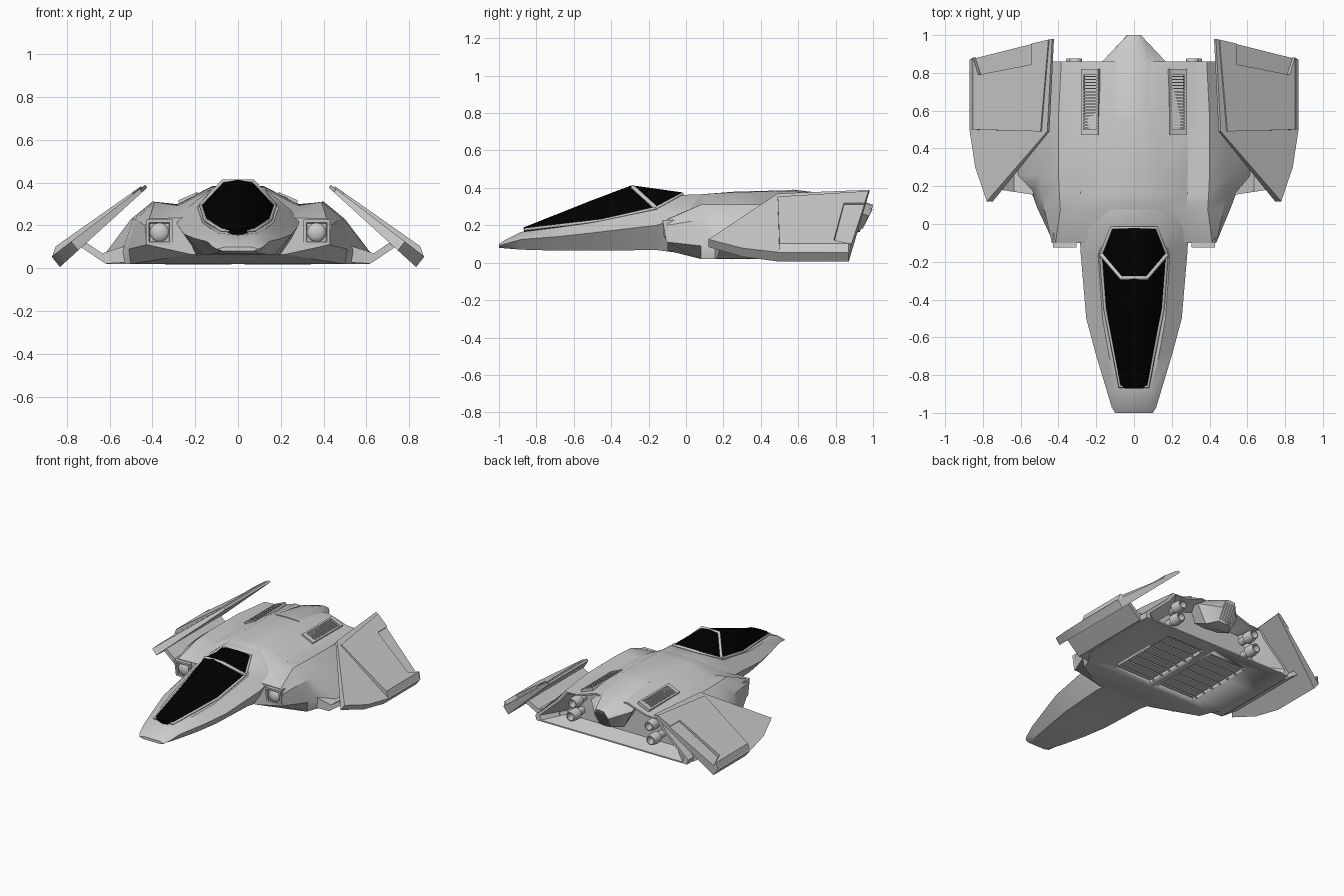
import bpy, bmesh
from math import radians, sin, cos, pi, atan2
from mathutils import Matrix, Vector

if "Cube" in bpy.data.objects:
    bpy.data.objects.remove(bpy.data.objects["Cube"])


def finish(name, bm, mirror=False, color=None, angle=28):
    bmesh.ops.recalc_face_normals(bm, faces=bm.faces)
    me = bpy.data.meshes.new(name)
    bm.to_mesh(me)
    bm.free()
    ob = bpy.data.objects.new(name, me)
    bpy.context.collection.objects.link(ob)
    if mirror:
        ob.modifiers.new("mirror", 'MIRROR').use_mirror_merge = False
    if color:
        mat = bpy.data.materials.new(name)
        mat.diffuse_color = color
        mat.use_nodes = True
        mat.node_tree.nodes["Principled BSDF"].inputs["Base Color"].default_value = mat.diffuse_color
        me.materials.append(mat)
    bpy.ops.object.select_all(action='DESELECT')
    bpy.context.view_layer.objects.active = ob
    ob.select_set(True)
    bpy.ops.object.shade_smooth_by_angle(angle=radians(angle))
    return ob


def skin(bm, rings):
    """Bridge closed rings of points and cap both ends."""
    vs = [[bm.verts.new(p) for p in r] for r in rings]
    n = len(vs[0])
    for a, b in zip(vs, vs[1:]):
        for i in range(n):
            j = (i + 1) % n
            bm.faces.new((a[i], a[j], b[j], b[i]))
    bm.faces.new(vs[0])
    bm.faces.new(vs[-1])


def full(half):
    """Half section (first and last point on x=0) to a whole ring."""
    return half + [(-x, y, z) for x, y, z in half[-2:0:-1]]


def sec(y, *pts):
    return full([(x, y, z) for x, z in pts])


def box(bm, size, loc, rot=None):
    m = Matrix.Translation(loc) @ (rot or Matrix()) @ Matrix.Diagonal((*size, 1))
    bmesh.ops.create_cube(bm, size=1, matrix=m)


def rod(name, pts, r, cyclic=False):
    cu = bpy.data.curves.new(name, 'CURVE')
    cu.dimensions = '3D'
    cu.bevel_depth, cu.bevel_resolution = r, 1
    sp = cu.splines.new('POLY')
    sp.points.add(len(pts) - 1)
    for p, co in zip(sp.points, pts):
        p.co = (*co, 1)
    sp.use_cyclic_u = cyclic
    cu.use_fill_caps = True
    ob = bpy.data.objects.new(name, cu)
    bpy.context.collection.objects.link(ob)
    bpy.ops.object.select_all(action='DESELECT')
    bpy.context.view_layer.objects.active = ob
    ob.select_set(True)
    bpy.ops.object.convert(target='MESH')


# nose fuselage
bm = bmesh.new()
skin(bm, [
    sec(-1.0, (0, .10), (.06, .10), (.10, .09), (.07, .08), (0, .08)),
    sec(-.97, (0, .12), (.07, .12), (.118, .10), (.08, .077), (0, .077)),
    sec(-.88, (0, .155), (.09, .165), (.145, .125), (.10, .07), (0, .07)),
    sec(-.68, (0, .17), (.135, .19), (.205, .14), (.14, .064), (0, .064)),
    sec(-.50, (0, .19), (.167, .215), (.253, .16), (.17, .064), (0, .064)),
    sec(-.16, (0, .25), (.19, .285), (.282, .20), (.19, .068), (0, .068)),
    sec(-.02, (0, .36), (.135, .363), (.29, .24), (.20, .05), (0, .05)),
    sec(.12, (0, .365), (.13, .365), (.28, .25), (.20, .03), (0, .03))])
finish("nose_fuselage", bm, angle=40)

# main hull, with the hollow rear
tail = ((0, .33), (.13, .345), (.285, .295), (.385, .29), (.44, .22), (.62, .055), (.61, .02), (0, .02))


def inner(k):
    return [(x * k, .18 + (z - .18) * k) for x, z in tail]


bm = bmesh.new()
skin(bm, [
    sec(-.10, (0, .27), (.14, .27), (.275, .235), (.415, .232), (.435, .2), (.425, .11), (.22, .065), (0, .065)),
    sec(.08, (0, .365), (.135, .366), (.28, .293), (.39, .31), (.475, .23), (.51, .09), (.5, .02), (0, .02)),
    sec(.16, (0, .372), (.132, .371), (.282, .295), (.395, .311), (.49, .23), (.54, .08), (.53, .02), (0, .02)),
    sec(.26, (0, .38), (.13, .377), (.285, .297), (.4, .312), (.5, .23), (.62, .07), (.6, .02), (0, .02)),
    sec(.56, (0, .388), (.12, .384), (.285, .3), (.4, .31), (.48, .23), (.625, .065), (.615, .02), (0, .02)),
    sec(.86, *tail), sec(.86, *inner(.94)), sec(.74, *inner(.72))])
hull = finish("main_hull", bm)

# belly grille recesses and slats
bm = bmesh.new()
for s in (1, -1):
    box(bm, (.31, .56, .1), (s * .185, .48, -.005))
cutter = finish("grille_cutter", bm)
cutter.hide_render = True
cutter.hide_set(True)
mod = hull.modifiers.new("grilles", 'BOOLEAN')
mod.object = cutter
mod.solver = 'EXACT'
bm = bmesh.new()
for i in range(7):
    box(bm, (.31, .038, .01), (.185, .235 + i * .081, .033), Matrix.Rotation(radians(-38), 4, 'X'))
finish("belly_slats", bm, True)

# tail spine and its end ribs
bm = bmesh.new()
skin(bm, [
    sec(.57, (0, .391), (.07, .389), (.105, .384), (.09, .3), (0, .3)),
    sec(.86, (0, .357), (.08, .348), (.168, .29), (.10, .16), (0, .15)),
    full([(0, 1, .31), (.035, 1, .305), (.055, .98, .25), (.045, .93, .17), (0, .93, .165)])])
finish("tail_spine", bm, angle=50)
bm = bmesh.new()
for i in range(5):
    box(bm, (.007, .02, .12), ((i - 2) * .02, .962, .237), Matrix.Rotation(radians(-27), 4, 'X'))
finish("tail_ribs", bm)

# canopy glass (slanted middle section), rim and arch
glass = [[(0, -.87, .188), (.05, -.87, .186), (.075, -.86, .178)],
         [(0, -.5, .335), (.062, -.5, .322), (.152, -.45, .226)],
         [(0, -.29, .414), (.068, -.285, .405), (.174, -.16, .292)],
         [(0, -.02, .376), (.085, -.02, .374), (.118, -.02, .368)]]
bm = bmesh.new()
skin(bm, [full(g + [(0, g[2][1], g[2][2] - .03)]) for g in glass])
finish("canopy_glass", bm, color=(0, 0, 0, 1), angle=45)
side = [g[2] for g in glass]
rod("canopy_rim", side + [(-x, y, z) for x, y, z in reversed(side)], .009, True)
arch = [glass[2][2], glass[2][1]]
rod("canopy_arch", arch + [(-x, y, z) for x, y, z in reversed(arch)], .012)


# air intakes: frame, recess and bullet
def frame(g, top, bottom):
    return [(x, y, z) for x, y, z in ((.305 + g, bottom, .108 + g), (.43 - g, bottom, .108 + g),
                                      (.43 - g, top, .228 - g), (.305 + g, top, .228 - g))]


bm = bmesh.new()
skin(bm, [frame(0, -.02, -.02), frame(0, -.125, -.105), frame(.014, -.125, -.105), frame(.018, -.101, -.101)])
finish("intake_frame", bm, True)
bm = bmesh.new()
bmesh.ops.create_uvsphere(bm, u_segments=20, v_segments=12, radius=.045,
                          matrix=Matrix.Translation((.367, -.098, .168)) @ Matrix.Diagonal((1, .55, 1, 1)))
finish("intake_bullet", bm, True)

# engine nozzles, turned around y
bm = bmesh.new()
for cx, cz in ((.31, .225), (.325, .125)):
    prof = ((.026, .70), (.026, .79), (.04, .80), (.04, .835), (.033, .875), (.026, .875), (.022, .82))
    skin(bm, [[(cx + r * cos(a * pi / 8), y, cz + r * sin(a * pi / 8)) for a in range(16)] for r, y in prof])
finish("engine_nozzles", bm, True)

# ladder vents on the sloping back
tilt = Matrix.Rotation(atan2(.07, .16), 4, 'Y')
mid = Vector((.23, .645, .326))


def on_slope(bm, size, x, y, z):
    box(bm, size, mid + tilt @ Vector((x, y, z)), tilt)


bm = bmesh.new()
for s in (1, -1):
    on_slope(bm, (.012, .35, .022), s * .043, 0, 0)
    on_slope(bm, (.098, .03, .024), 0, s * .16, 0)
for i in range(18):
    on_slope(bm, (.08, .007, .016), 0, -.136 + i * .016, 0)
finish("back_vents", bm, True)

# struts carrying the wings
bm = bmesh.new()
prof = ((.48, .12), (.635, .07), (.73, .135), (.735, .10), (.62, .022), (.48, .03))
skin(bm, [[(x, y + .15 * (x - .5), z) for x, z in prof] for y in (.15, .78)])
finish("wing_struts", bm, True)

# wings: tilted plates, thicker towards the lower edge
NORMAL = Vector((.62, 0, .78))


def plate(bm, outline, low, high, limit=1):
    """Slab between two offsets (base, growth); limit pulls in the outer face's lower edge."""
    rings = []
    for (base, grow), lim in ((low, 1), (high, limit)):
        flat = [(min(x, lim), y) for x, y in outline]
        rings.append([Vector((x, y, .385 - (x - .43) * .8)) + NORMAL * (base + grow * (x - .43) / .43)
                      for x, y in flat])
    skin(bm, rings)


bm = bmesh.new()
plate(bm, [(.43, .98), (.455, .49), (.77, .12), (.83, .3), (.86, .5), (.86, .87)], (-.01, -.035), (.006, .012))
finish("wings", bm, True, angle=20)
bm = bmesh.new()
plate(bm, [(.485, .49), (.86, .5), (.86, .87), (.83, .882), (.80, .79), (.53, .845), (.53, .955), (.445, .976)],
      (.004, .01), (.012, .034), .825)
finish("wing_armour", bm, True, angle=20)
